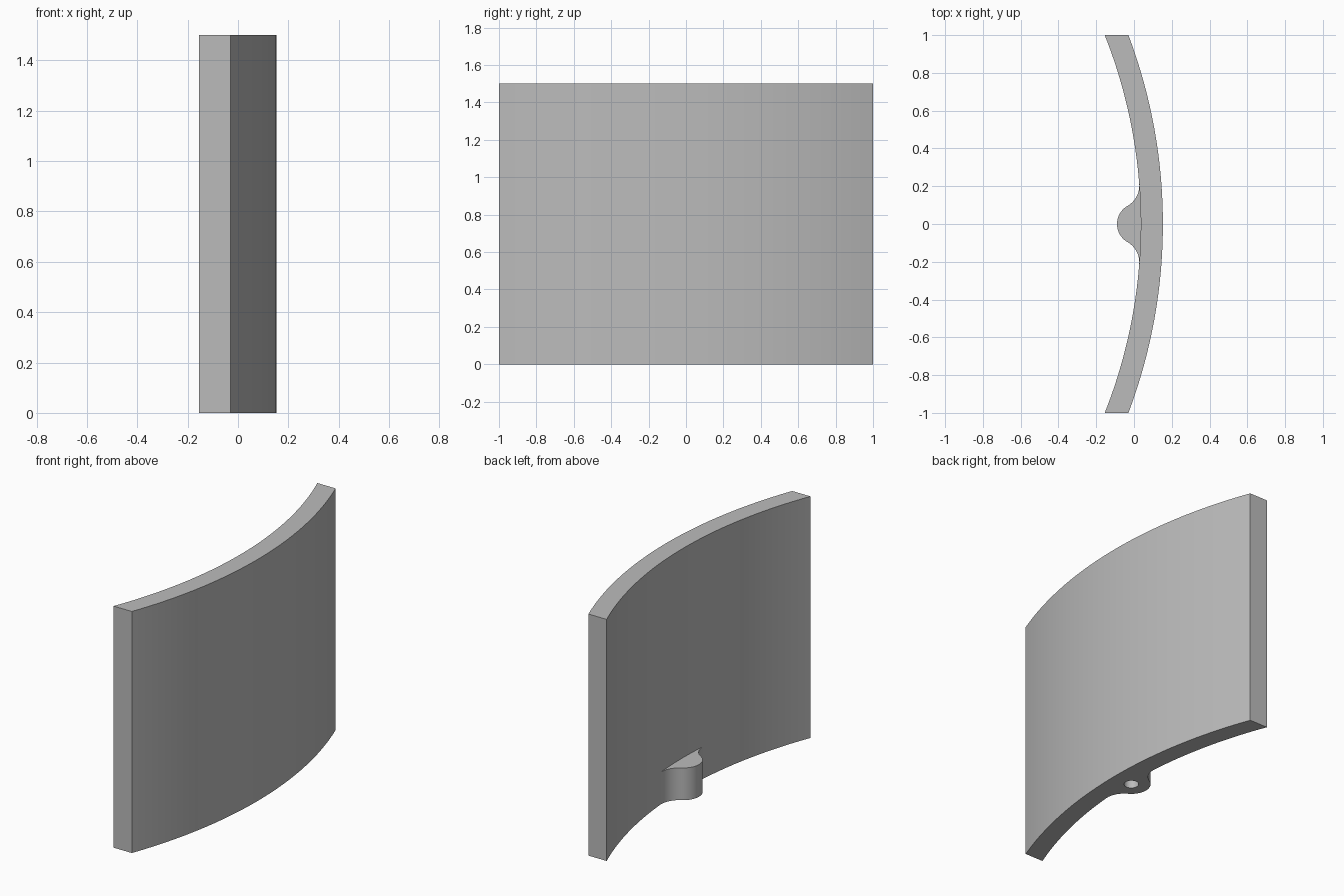
import bpy
import bmesh
from math import asin, atan2, cos, hypot, pi, sin, sqrt

cube = bpy.data.objects.get("Cube")
if cube:
    bpy.data.objects.remove(cube, do_unlink=True)

grey = bpy.data.materials.new("plain grey")
grey.use_nodes = True
colour = (0.5, 0.5, 0.5, 1)
grey.diffuse_color = colour
grey.node_tree.nodes["Principled BSDF"].inputs["Base Color"].default_value = colour


def arc(cx, cy, r, start, end, steps):
    """Points along a circular arc."""
    angles = [start + (end - start) * i / steps for i in range(steps + 1)]
    return [(cx + r * cos(a), cy + r * sin(a)) for a in angles]


def prism(name, outline, z0, z1):
    """Upright solid with the given plan outline."""
    bm = bmesh.new()
    base = bm.faces.new([bm.verts.new((x, y, z0)) for x, y in outline])
    top = bmesh.ops.extrude_face_region(bm, geom=[base])["geom"]
    moved = [v for v in top if isinstance(v, bmesh.types.BMVert)]
    bmesh.ops.translate(bm, verts=moved, vec=(0, 0, z1 - z0))
    bmesh.ops.recalc_face_normals(bm, faces=bm.faces)
    mesh = bpy.data.meshes.new(name)
    bm.to_mesh(mesh)
    bm.free()
    mesh.materials.append(grey)
    obj = bpy.data.objects.new(name, mesh)
    bpy.context.collection.objects.link(obj)
    return obj


def combine(target, tool, operation):
    """Apply a boolean and discard the tool."""
    mod = target.modifiers.new(operation.lower(), "BOOLEAN")
    mod.operation = operation
    mod.solver = "EXACT"
    mod.object = tool
    bpy.context.view_layer.objects.active = target
    bpy.ops.object.modifier_apply(modifier=mod.name)
    bpy.data.objects.remove(tool, do_unlink=True)


# Curved panel: two concentric arcs trimmed flat at the ends
outer, thick, apex, height = 2.83, 0.117, 0.153, 1.5
inner = outer - thick
centre = apex - outer
a_out, a_in = asin(1 / outer), asin(1 / inner)
panel = prism("curved_panel",
              arc(centre, 0, outer, -a_out, a_out, 48)
              + arc(centre, 0, inner, a_in, -a_in, 48), 0, height)

# Boss: round nose blended into the hollow side by two fillets
boss_x, boss_r, boss_top = 0.02, 0.11, 0.2
fillet = 0.125
reach = inner - fillet
gap = boss_r + fillet
span = boss_x - centre
fx = (reach ** 2 - gap ** 2 + span ** 2) / (2 * span)
fy = sqrt(reach ** 2 - fx ** 2)
fx += centre
to_wall = atan2(fy, fx - centre)
to_nose = atan2(-fy, boss_x - fx)
nose = atan2(fy, fx - boss_x)
side = arc(fx, fy, fillet, to_wall, to_nose, 12)
tip = arc(boss_x, 0, boss_r, nose, 2 * pi - nose, 24)
other = [(x, -y) for x, y in reversed(side)]
embed = 0.08
back = [(embed, side[0][1] * -1), (embed, side[0][1])]
boss = prism("boss", side + tip[1:-1] + other + back, 0, boss_top)
combine(panel, boss, "UNION")

# Blind hole in the underside of the boss
hole = prism("hole_cutter", arc(boss_x, 0, 0.042, 0, 2 * pi, 32)[:-1], -0.1, 0.13)
hole.hide_render = True
combine(panel, hole, "DIFFERENCE")

bpy.ops.object.select_all(action="DESELECT")
panel.select_set(True)
bpy.context.view_layer.objects.active = panel
bpy.ops.object.shade_smooth_by_angle()
